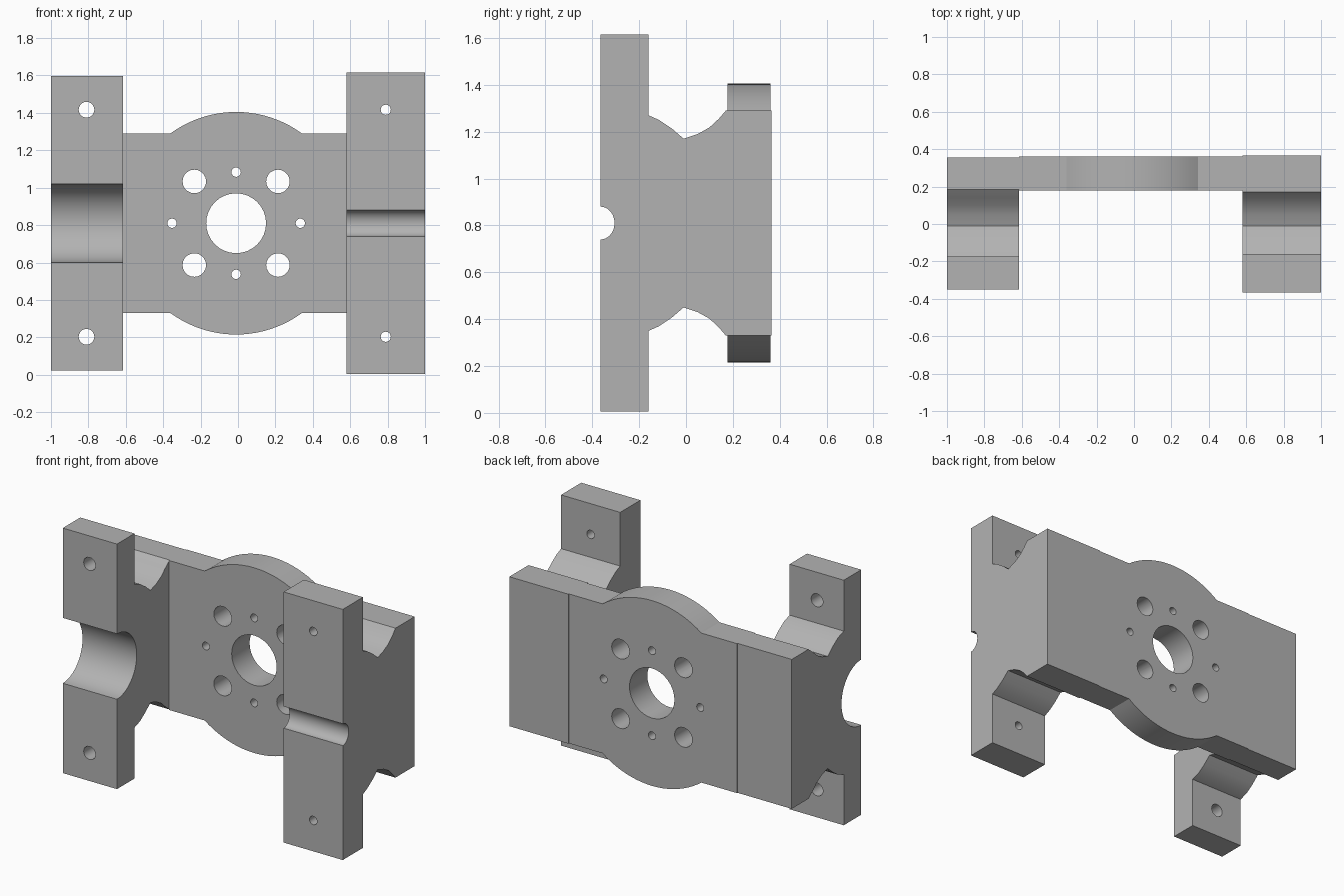
import bpy
import bmesh
from math import sin, cos, pi, asin
from mathutils import Vector

cube = bpy.data.objects.get("Cube")
if cube:
    bpy.data.objects.remove(cube)

MID_Z = 0.81      # height of the mirror plane
HUB_X = -0.01     # centre of the round plate

grey = bpy.data.materials.new("plain grey")
grey.use_nodes = True
colour = (0.45, 0.45, 0.45, 1)
grey.diffuse_color = colour
grey.node_tree.nodes["Principled BSDF"].inputs["Base Color"].default_value = colour


def prism(name, points, offset):
    """Extrude a closed outline of 3D points along an offset."""
    bm = bmesh.new()
    face = bm.faces.new([bm.verts.new(p) for p in points])
    ext = bmesh.ops.extrude_face_region(bm, geom=[face])
    moved = [v for v in ext["geom"] if isinstance(v, bmesh.types.BMVert)]
    bmesh.ops.translate(bm, verts=moved, vec=Vector(offset))
    bmesh.ops.recalc_face_normals(bm, faces=bm.faces)
    mesh = bpy.data.meshes.new(name)
    bm.to_mesh(mesh)
    bm.free()
    mesh.materials.append(grey)
    obj = bpy.data.objects.new(name, mesh)
    bpy.context.collection.objects.link(obj)
    return obj


def drill(obj, holes):
    """Cut round holes (x, z, radius) along the y axis."""
    for x, z, r in holes:
        n = 32 if r > 0.1 else 20
        ring = [(x + r * cos(2 * pi * i / n), -0.5, z + r * sin(2 * pi * i / n))
                for i in range(n)]
        cutter = prism("hole_cutter", ring, (0, 1, 0))
        cutter.hide_render = True
        mod = obj.modifiers.new("hole", "BOOLEAN")
        mod.operation = "DIFFERENCE"
        mod.solver = "EXACT"
        mod.object = cutter
        bpy.context.view_layer.objects.active = obj
        bpy.ops.object.modifier_apply(modifier=mod.name)
        bpy.data.objects.remove(cutter)


def finish(obj):
    bpy.ops.object.select_all(action="DESELECT")
    obj.select_set(True)
    bpy.context.view_layer.objects.active = obj
    bpy.ops.object.shade_smooth_by_angle(angle=pi / 6)


def bracket(name, x0, x1, front, back, flange, shelf, half, groove, depth, hole_x, hole_r):
    """End bracket: side profile mirrored about the middle height."""
    # Semi-elliptical groove in the front face
    upper = [(front + depth * cos(a), groove * sin(a))
             for a in (pi / 2 * i / 12 for i in range(13))]
    # Flange, waist with curved notch, and back shelf
    upper += [(front, half), (flange, half), (flange, 0.46), (-0.115, 0.44),
              (-0.06, 0.403), (-0.01, 0.36), (0.05, 0.38), (0.1, 0.408),
              (0.14, 0.445), (shelf, 0.48), (back, 0.48)]
    lower = [(y, -z) for y, z in reversed(upper[1:])]
    outline = [(x0, y, MID_Z + z) for y, z in upper + lower]
    obj = prism(name, outline, (x1 - x0, 0, 0))
    drill(obj, [(hole_x, MID_Z + s * 0.607, hole_r) for s in (-1, 1)])
    finish(obj)


# End brackets
bracket("right_bracket", -1, -0.615, -0.35, 0.355, -0.173, 0.185,
        0.787, 0.21, 0.2, -0.81, 0.042)
bracket("left_bracket", 0.58, 1, -0.365, 0.365, -0.16, 0.17,
        0.805, 0.07, 0.06, 0.79, 0.027)

# Centre plate: flat web with round lobes above and below
R = 0.595
start = asin(0.48 / R)
arc = [start + (pi - 2 * start) * i / 20 for i in range(21)]
top = [(0.58, 0.48)] + [(HUB_X + R * cos(a), R * sin(a)) for a in arc] + [(-0.615, 0.48)]
bottom = [(x, -z) for x, z in reversed(top)]
plate = prism("centre_plate", [(x, 0.178, MID_Z + z) for x, z in top + bottom],
              (0, 0.182, 0))

# Hub bore, four large holes and four small holes
holes = [(HUB_X, MID_Z, 0.16)]
for i in range(4):
    a = pi / 2 * i
    holes.append((HUB_X + 0.316 * cos(a + pi / 4), MID_Z + 0.316 * sin(a + pi / 4), 0.063))
    reach = 0.273 if i % 2 else 0.343
    holes.append((HUB_X + reach * cos(a), MID_Z + reach * sin(a), 0.025))
drill(plate, holes)
finish(plate)
